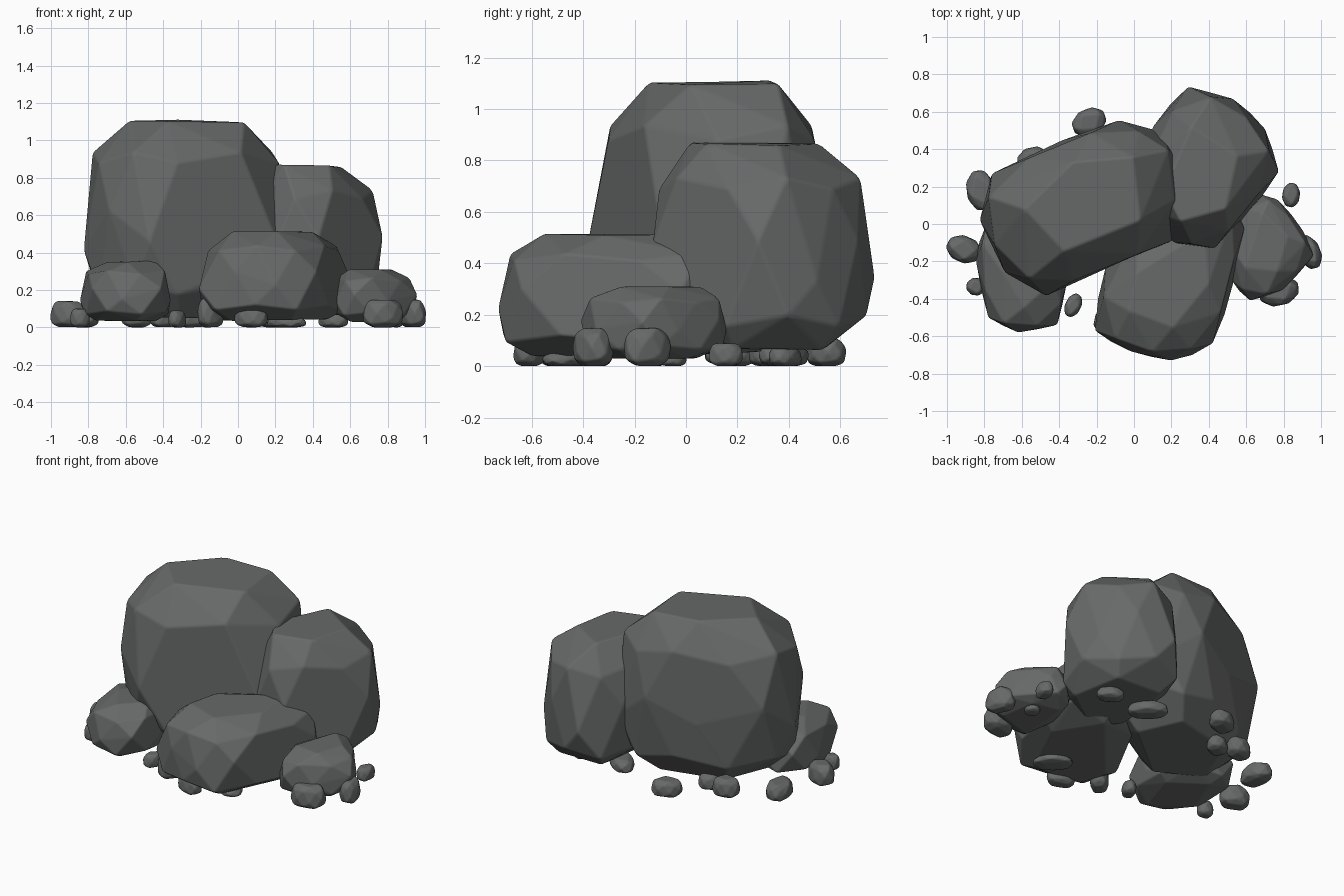
import bpy, bmesh, math, random
from mathutils import Vector

stone = bpy.data.materials.new("dark grey stone")
stone.diffuse_color = (0.135, 0.142, 0.14, 1)


def rock(name, outline, z0, z1, seed, bevel, top=0.6, bottom=0.76, foot=1.0, lean=(0, 0)):
    """Faceted stone: hull of staggered rings that follow a plan outline."""
    rng = random.Random(seed)
    n, h = len(outline), z1 - z0
    pts = [Vector(p) for p in outline]
    mid = sum(pts, Vector((0, 0))) / n
    bm = bmesh.new()

    def add(p, scale, t, shift=Vector((0, 0))):
        q = mid + (p - mid) * scale + shift
        bm.verts.new((q.x, q.y, z0 + h * t))

    for i, p in enumerate(pts):
        half = (p + pts[(i + 1) % n]) / 2
        zig = 0.08 if i % 2 else -0.08
        add(p, 1.0, 0.45 + zig + rng.uniform(-0.03, 0.03))            # widest ring
        add(half, rng.uniform(0.93, 0.98), 0.81 + zig / 3)            # shoulder
        add(half, foot * rng.uniform(0.97, 1.02), 0.15 + zig / 3)     # foot
        if i % 2 == 0:
            add(p, top * rng.uniform(0.93, 1.07), rng.uniform(0.98, 1.01), Vector(lean))
            add(half, bottom * rng.uniform(0.95, 1.05), rng.uniform(0.0, 0.02))
    bmesh.ops.convex_hull(bm, input=bm.verts[:])
    bmesh.ops.delete(bm, geom=[v for v in bm.verts if not v.link_faces], context='VERTS')
    bmesh.ops.dissolve_limit(bm, angle_limit=math.radians(6), verts=bm.verts[:], edges=bm.edges[:])
    bmesh.ops.recalc_face_normals(bm, faces=bm.faces[:])
    mesh = bpy.data.meshes.new(name)
    bm.to_mesh(mesh)
    bm.free()
    mesh.materials.append(stone)
    for f in mesh.polygons:
        f.use_smooth = True
    ob = bpy.data.objects.new(name, mesh)
    bpy.context.collection.objects.link(ob)
    # worn edges
    mod = ob.modifiers.new("worn edges", 'BEVEL')
    mod.width, mod.segments = bevel, 2
    mod.limit_method = 'NONE'
    mod.harden_normals = True
    return ob


# Large boulders
rock("tall_boulder", [(-0.825, 0.02), (-0.69, -0.26), (-0.47, -0.385), (-0.18, -0.26),
     (0.23, -0.08), (0.255, 0.33), (0.16, 0.49), (-0.08, 0.555), (-0.38, 0.45), (-0.76, 0.27)],
     0.045, 1.11, 1, 0.012, bottom=0.68, foot=0.95, lean=(0.01, 0.02))
rock("back_boulder", [(0.17, -0.1), (0.43, -0.13), (0.59, 0.03), (0.775, 0.28), (0.7, 0.51),
     (0.53, 0.67), (0.29, 0.735), (0.1, 0.52), (0.06, 0.2)],
     0.055, 0.865, 2, 0.012, foot=1.03, lean=(-0.025, -0.06))
rock("front_boulder", [(-0.21, -0.57), (-0.02, -0.68), (0.2, -0.73), (0.42, -0.64),
     (0.53, -0.32), (0.59, -0.02), (0.48, 0.15), (0.15, 0.17), (-0.15, -0.22)],
     0.035, 0.515, 3, 0.01, top=0.57, bottom=0.8, foot=1.03)
# Medium boulders
rock("left_boulder", [(-0.845, -0.2), (-0.78, -0.5), (-0.62, -0.58), (-0.41, -0.54),
     (-0.36, -0.32), (-0.4, -0.07), (-0.58, 0.02), (-0.79, 0.0)],
     0.03, 0.355, 4, 0.009, top=0.53, foot=1.03, lean=(0.02, -0.02))
rock("right_boulder", [(0.52, -0.3), (0.62, -0.41), (0.8, -0.35), (0.96, -0.17),
     (0.9, -0.03), (0.77, 0.13), (0.67, 0.16), (0.52, 0.02)],
     0.03, 0.31, 5, 0.009, foot=1.02)

# Pebbles: centre x, centre y, half length, half width, height, turn in degrees
loose = [
    (-0.24, 0.545, 0.1, 0.075, 0.11, 25), (-0.54, 0.345, 0.09, 0.07, 0.125, 15),
    (-0.82, 0.18, 0.115, 0.08, 0.115, 100), (-0.91, -0.135, 0.1, 0.075, 0.14, -20),
    (-0.845, -0.335, 0.055, 0.05, 0.1, 0), (-0.325, -0.435, 0.07, 0.045, 0.09, 65),
    (0.84, 0.155, 0.07, 0.05, 0.09, 85), (0.935, -0.15, 0.1, 0.065, 0.148, 115),
    (0.775, -0.36, 0.115, 0.08, 0.15, 15),
]
tucked = [
    (-0.145, -0.5, 0.09, 0.06, 0.165, 50), (0.07, -0.61, 0.095, 0.06, 0.11, -15),
    (0.26, -0.46, 0.13, 0.08, 0.055, -40), (-0.4, 0.31, 0.08, 0.065, 0.1, 30),
    (0.21, 0.38, 0.13, 0.075, 0.085, 140), (0.51, 0.385, 0.09, 0.06, 0.075, 150),
    (0.765, -0.05, 0.055, 0.05, 0.06, 70),
]
for group, stones in (("loose_pebble", loose), ("tucked_pebble", tucked)):
    for k, (x, y, a, b, h, turn) in enumerate(stones):
        r = math.radians(turn)
        oval = []
        for j in range(8):
            t = j * math.tau / 8 + 0.3
            u, v = a * math.cos(t), b * math.sin(t)
            oval.append((x + u * math.cos(r) - v * math.sin(r),
                         y + u * math.sin(r) + v * math.cos(r)))
        rock(f"{group}_{k + 1}", oval, 0.0, h, 20 + k, 0.008, top=0.66, bottom=0.66)
